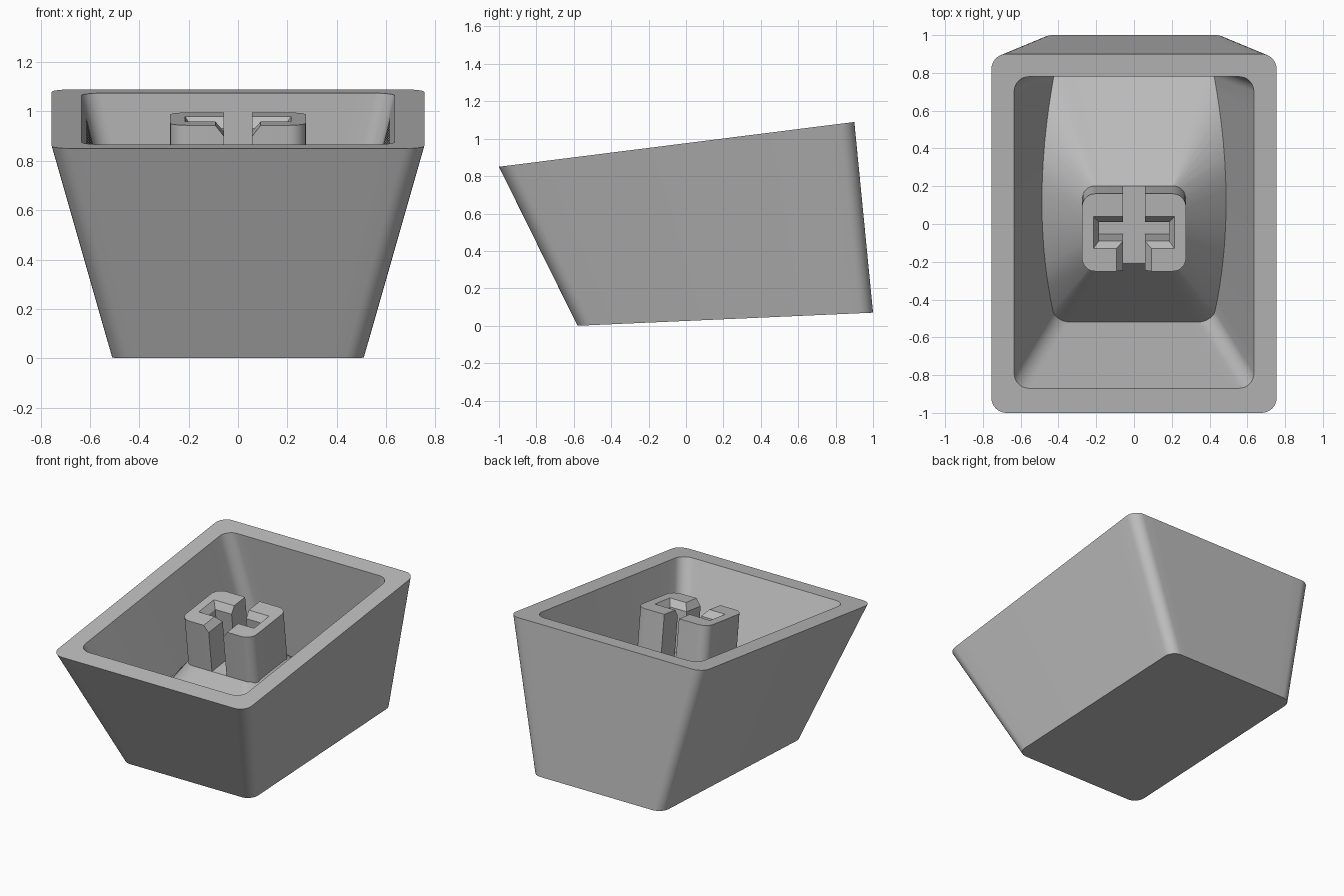
import bpy, bmesh, math
from mathutils import Vector

if "Cube" in bpy.data.objects:
    bpy.data.objects.remove(bpy.data.objects["Cube"])

grey = bpy.data.materials.new("plain_grey")
grey.diffuse_color = (0.5, 0.5, 0.5, 1)
grey.use_nodes = True
grey.node_tree.nodes["Principled BSDF"].inputs["Base Color"].default_value = grey.diffuse_color

TILT = math.atan(0.126)              # slope of the open rim
ORIGIN = Vector((0, -0.045, 0.970))  # stem centre on the rim plane
UP = Vector((0, -math.sin(TILT), math.cos(TILT)))
BACK = Vector((0, math.cos(TILT), math.sin(TILT)))


def tilted(x, y, z):
    return ORIGIN + Vector((x, 0, 0)) + BACK * y + UP * z


def rounded_ring(hx, y0, y1, r, z_of_y, side=16, arc=8):
    """Rounded rectangle; straight sides are divided so rings match up."""
    corners = [(hx - r, y0 + r, -90), (hx - r, y1 - r, 0),
               (r - hx, y1 - r, 90), (r - hx, y0 + r, 180)]
    pts = []
    for i, (cx, cy, a0) in enumerate(corners):
        for k in range(arc + 1):
            a = math.radians(a0 + 90 * k / arc)
            pts.append((cx + r * math.cos(a), cy + r * math.sin(a)))
        nx, ny, na = corners[(i + 1) % 4]
        end = (nx + r * math.cos(math.radians(na)), ny + r * math.sin(math.radians(na)))
        start = pts[-1]
        for k in range(1, side):
            f = k / side
            pts.append((start[0] + (end[0] - start[0]) * f,
                        start[1] + (end[1] - start[1]) * f))
    return [Vector((x, y, z_of_y(y))) for x, y in pts]


def loft(name, rings, mirror=False):
    """Bridge equal rings and close both ends."""
    bm = bmesh.new()
    for sign in ((1, -1) if mirror else (1,)):
        loops = [[bm.verts.new((p.x * sign, p.y, p.z)) for p in ring] for ring in rings]
        n = len(loops[0])
        for a, b in zip(loops, loops[1:]):
            for i in range(n):
                j = (i + 1) % n
                bm.faces.new((a[i], a[j], b[j], b[i]))
        bm.faces.new(loops[0])
        bm.faces.new(loops[-1])
    bmesh.ops.recalc_face_normals(bm, faces=bm.faces)
    mesh = bpy.data.meshes.new(name)
    bm.to_mesh(mesh)
    bm.free()
    obj = bpy.data.objects.new(name, mesh)
    bpy.context.collection.objects.link(obj)
    mesh.materials.append(grey)
    bpy.ops.object.select_all(action='DESELECT')
    obj.select_set(True)
    bpy.context.view_layer.objects.active = obj
    bpy.ops.object.shade_smooth_by_angle(angle=math.radians(25))
    return obj


def rim_z(y):
    return 0.85 + 0.126 * (y + 1)


# Shell: outer walls, rim and tapered cavity
base = rounded_ring(0.51, -0.58, 1.0, 0.075, lambda y: 0.0443 * (y + 0.58))
rim_outer = rounded_ring(0.755, -1.0, 0.9, 0.08, rim_z)
rim_inner = rounded_ring(0.635, -0.87, 0.78, 0.08, rim_z)
deep = rounded_ring(0.385, -0.47, 0.875, 0.08, lambda y: 0.05)


def floor_edge(y):
    """Height at which the cavity wall meets the sloping floor."""
    return 0.43 - 0.28 * ((y - 0.17) / 0.69) ** 2


wall_foot = []
for top, low in zip(rim_inner, deep):
    lo, hi = 0.0, 1.0
    for _ in range(30):
        t = (lo + hi) / 2
        p = top.lerp(low, t)
        if p.z > floor_edge(p.y):
            lo = t
        else:
            hi = t
    wall_foot.append(top.lerp(low, lo))

# Floor rises to a plateau with the stem's outline
R, CX, CY, DEPTH = 0.07, 0.205, 0.137, -0.335


def plateau_point(p):
    x, y = p.x * 0.5, p.y * 0.5
    bx, by = max(-CX, min(CX, x)), max(-CY, min(CY, y))
    d = Vector((x - bx, y - by)).normalized() * R
    return tilted(bx + d.x, by + d.y, DEPTH)


plateau = [plateau_point(p) for p in wall_foot]
loft("cap_shell", [base, rim_outer, rim_inner, wall_foot, plateau])

# Stem: two mirrored C-shaped posts around a cross slot with bevelled edges
outline = []
for cy, a0 in ((-CY, -90), (CY, 0)):
    for k in range(9):
        a = math.radians(a0 + 90 * k / 8)
        p = (CX + R * math.cos(a), cy + R * math.sin(a))
        outline.append((p, p))
outline += [((0.057, 0.207), (0.057, 0.207)),
            ((0.057, 0.05), (0.057, 0.085)),
            ((0.185, 0.05), (0.215, 0.085)),
            ((0.185, -0.05), (0.215, -0.085)),
            ((0.057, -0.05), (0.092, -0.085)),
            ((0.057, -0.207), (0.092, -0.207))]
stem_rings = [[tilted(*low, DEPTH - 0.01) for low, _ in outline],
              [tilted(*low, -0.045) for low, _ in outline],
              [tilted(*top, 0) for _, top in outline]]
loft("stem", stem_rings, mirror=True)
